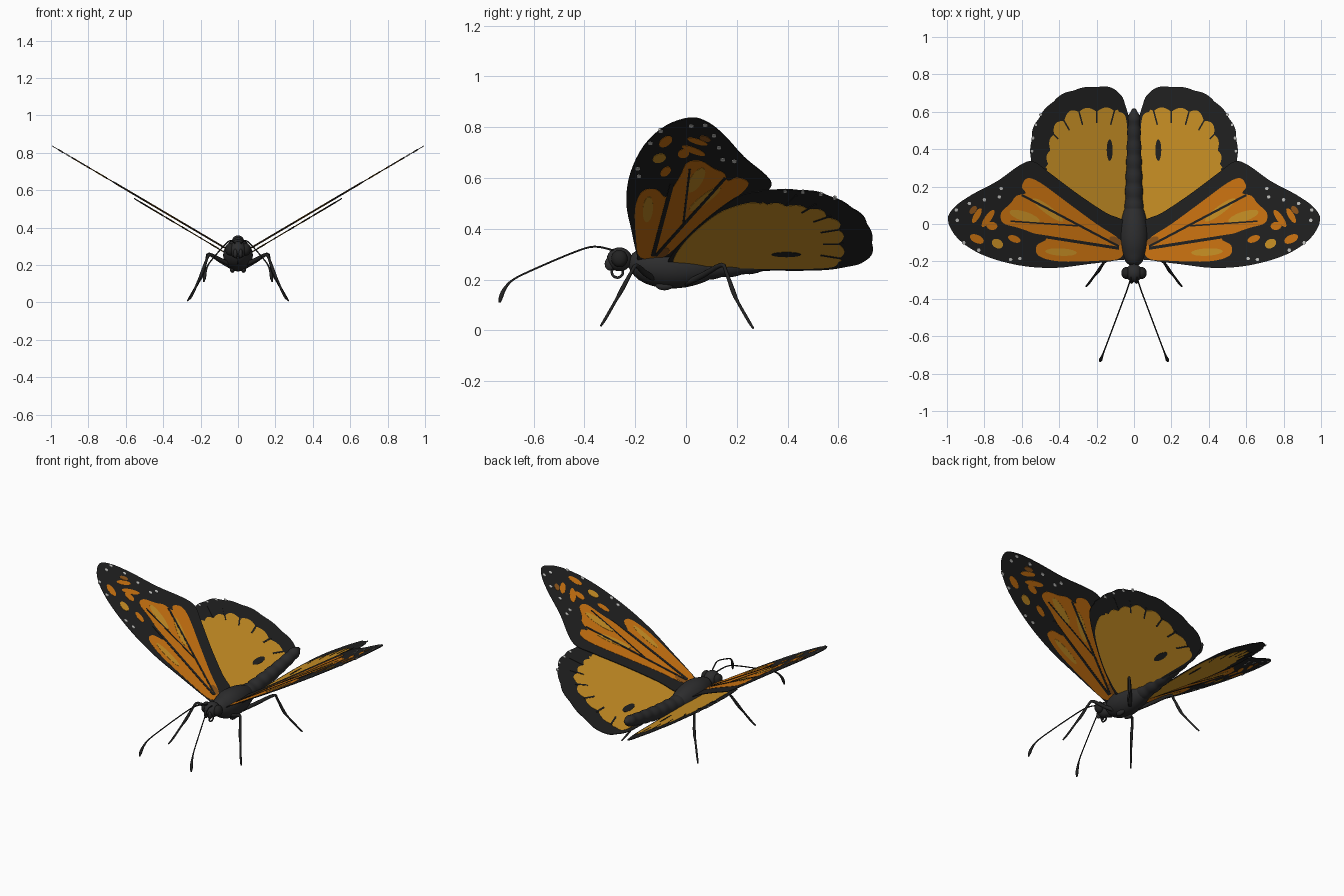
import bpy, bmesh, math
from mathutils import Vector

if "Cube" in bpy.data.objects:
    bpy.data.objects.remove(bpy.data.objects["Cube"])


def material(name, col):
    m = bpy.data.materials.new(name)
    m.diffuse_color = (*col, 1)
    m.use_nodes = True
    m.node_tree.nodes["Principled BSDF"].inputs["Base Color"].default_value = m.diffuse_color
    return m


BLACK = material("wing_black", (0.016, 0.016, 0.016))
BODY = material("body_charcoal", (0.026, 0.026, 0.027))
ORANGE = material("deep_orange", (0.66, 0.19, 0.006))
AMBER = material("amber", (0.64, 0.305, 0.02))
BROWN = material("brown_orange", (0.30, 0.10, 0.012))
WHITE = material("pale_dot", (0.60, 0.60, 0.58))


def finish(name, bm, mat, smooth):
    bmesh.ops.recalc_face_normals(bm, faces=bm.faces[:])
    me = bpy.data.meshes.new(name)
    bm.to_mesh(me)
    bm.free()
    me.materials.append(mat)
    for p in me.polygons:
        p.use_smooth = smooth
    ob = bpy.data.objects.new(name, me)
    bpy.context.collection.objects.link(ob)
    return ob


def spline(pts, n=4, closed=False):
    """Smooth curve through points of any dimension."""
    pts = [Vector(p) for p in pts]
    k, out = len(pts), []
    at = (lambda i: pts[i % k]) if closed else (lambda i: pts[max(0, min(k - 1, i))])
    for i in range(k if closed else k - 1):
        a, b, c, d = at(i - 1), at(i), at(i + 1), at(i + 2)
        for j in range(n):
            t = j / n
            out.append(0.5 * (2 * b + (c - a) * t + (2 * a - 5 * b + 4 * c - d) * t * t
                              + (3 * b - a - 3 * c + d) * t ** 3))
    return out if closed else out + [pts[-1]]


def oval(x, y, a, b, deg=0, n=16):
    r = math.radians(deg)
    return [(x + a * math.cos(t) * math.cos(r) - b * math.sin(t) * math.sin(r),
             y + a * math.cos(t) * math.sin(r) + b * math.sin(t) * math.cos(r))
            for t in (2 * math.pi * i / n for i in range(n))]


def streak(x0, y0, x1, y1, w):
    d = Vector((y0 - y1, x1 - x0)).normalized() * w
    return [(x0 + d.x, y0 + d.y), (x0 - d.x, y0 - d.y), (x1 - d.x, y1 - d.y), (x1 + d.x, y1 + d.y)]


def scallop(pts, amp, lobes):
    """Ripple the outer margin of the hindwing."""
    out = []
    for x, y in pts:
        dx, dy = x - 0.2, y - 0.25
        f = 1 + amp * abs(math.sin(lobes * math.atan2(dy, dx))) if y > 0.3 and x > 0.08 else 1
        out.append((0.2 + dx * f, 0.25 + dy * f))
    return out


def plates(name, polys, plane, half, mat):
    """Thin mirrored slabs lying in a raised wing plane z = base + slope * x."""
    base, slope = plane
    bm = bmesh.new()
    for s in (1, -1):
        for poly in polys:
            up, lo = [[bm.verts.new((s * p[0], p[1], base + slope * p[0] + h)) for p in poly]
                      for h in (half, -half)]
            bm.faces.new(up)
            bm.faces.new(lo[::-1])
            for i in range(len(poly)):
                j = (i + 1) % len(poly)
                bm.faces.new((up[j], up[i], lo[i], lo[j]))
    bmesh.ops.recalc_face_normals(bm, faces=bm.faces[:])
    bmesh.ops.triangulate(bm, faces=[f for f in bm.faces if len(f.verts) > 4])
    return finish(name, bm, mat, False)


def tube(name, path, mat, sides=8, mirror=False):
    """Loft of elliptical rings; path rows are x, y, z, half width, half height."""
    bm = bmesh.new()
    for s in ((1, -1) if mirror else (1,)):
        rings = []
        for i, p in enumerate(path):
            d = (path[min(i + 1, len(path) - 1)] - path[max(i - 1, 0)])
            d = Vector(d[:3]).normalized()
            u = d.cross(Vector((0, 0, 1))).normalized()
            v = u.cross(d)
            c = Vector(p[:3])
            ring = []
            for k in range(sides):
                t = 2 * math.pi * k / sides
                q = c + u * p[3] * math.cos(t) + v * p[4] * math.sin(t)
                ring.append(bm.verts.new((s * q.x, q.y, q.z)))
            rings.append(ring)
        for a, b in zip(rings, rings[1:]):
            for k in range(sides):
                m = (k + 1) % sides
                bm.faces.new((a[k], a[m], b[m], b[k]))
        bm.faces.new(rings[0])
        bm.faces.new(rings[-1])
    return finish(name, bm, mat, True)


def ball(name, loc, scale, mat):
    bm = bmesh.new()
    bmesh.ops.create_uvsphere(bm, u_segments=20, v_segments=12, radius=1)
    ob = finish(name, bm, mat, True)
    ob.location, ob.scale = loc, scale


# Forewings
FORE = (0.25, 0.59)
fore = [(.03, -.17), (.1, -.195), (.25, -.215), (.43, -.235), (.62, -.22), (.81, -.165), (.94, -.08),
        (.995, .02), (.96, .09), (.87, .155), (.73, .23), (.61, .315), (.54, .335), (.46, .28),
        (.3, .16), (.15, .06), (.04, 0)]
plates("forewings", [spline(fore, 4, True)], FORE, .002, BLACK)
cell = [(.07, -.18), (.07, -.09), (.2, .0), (.35, .11), (.5, .22), (.57, .245), (.6, .2), (.58, .165),
        (.63, .15), (.66, .11), (.71, .06), (.7, .005), (.62, -.02), (.55, -.045), (.47, -.08),
        (.52, -.115), (.51, -.17), (.4, -.2), (.2, -.197)]
spots = [oval(.78, .03, .055, .018, -55), oval(.84, .045, .045, .016, -60), oval(.64, -.08, .035, .018, 20),
         oval(.84, -.08, .04, .022, 25), oval(.76, -.01, .03, .022, 10)]
plates("forewing_orange_cells", [spline(cell, 4, True)] + spots, FORE, .0032, ORANGE)
plates("forewing_amber_patches", [oval(.39, -.15, .085, .02, 3), oval(.585, .04, .085, .026, 18),
                                  oval(.46, .075, .10, .022, 37), oval(.73, -.105, .032, .024, 30)],
       FORE, .0044, AMBER)
plates("forewing_brown_marks", [oval(.86, .075, .025, .015, -50), oval(.10, -.09, .035, .02, 30)],
       FORE, .004, BROWN)
plates("forewing_veins", [streak(.08, -.12, .6, .155, .006), streak(.08, -.13, .56, -.055, .008),
                          streak(.3, -.01, .66, .015, .004)], FORE, .0056, BLACK)
dots = [(.71, .19), (.80, .13), (.95, .075), (.945, .02), (.91, -.1), (.83, -.14), (.66, -.19), (.61, -.185),
        (.72, .145), (.88, .11)]
plates("forewing_pale_dots", [oval(x, y, .01, .01, 0, 6) for x, y in dots], FORE, .005, WHITE)

# Hindwings
HIND = (0.225, 0.595)
hind = [(.025, .55), (.045, .63), (.07, .69), (.13, .725), (.22, .73), (.33, .71), (.41, .67), (.485, .595),
        (.535, .51), (.55, .40), (.545, .3), (.52, .22), (.45, .15), (.33, .06), (.2, -.02), (.08, -.07),
        (.03, -.04), (.025, .2), (.02, .42)]
plates("hindwings", [scallop(spline(hind, 8, True), .014, 12)], HIND, .002, BLACK)
patch = [(.035, .1), (.035, .35), (.04, .55), (.08, .6), (.2, .6), (.31, .595), (.375, .55), (.42, .5),
         (.445, .4), (.46, .31), (.47, .25), (.42, .15), (.33, .07), (.2, -.01), (.08, -.05), (.045, 0)]
plates("hindwing_amber", [scallop(spline(patch, 8, True), .06, 12)], HIND, .0034, AMBER)
notches = [streak(.2 + .37 * math.cos(t), .25 + .37 * math.sin(t), .2 + .29 * math.cos(t),
                  .25 + .29 * math.sin(t), .004)
           for t in (math.radians(a) for a in (30, 45, 60, 75, 90, 105))]
plates("hindwing_dark_marks", [oval(.13, .395, .016, .058)] + notches, HIND, .0048, BLACK)
plates("hindwing_pale_dots", [oval(x, y, .008, .008, 0, 6) for x, y in
                              ((.525, .53), (.54, .46), (.545, .39), (.5, .585))], HIND, .004, WHITE)

# Thorax
thorax = [(0, -.22, .278, .02, .025), (0, -.2, .272, .045, .047), (0, -.15, .258, .068, .073),
          (0, -.08, .252, .08, .086), (0, 0, .25, .074, .08), (0, .07, .25, .056, .06), (0, .12, .25, .03, .035)]
tube("thorax", spline(thorax, 3), BODY, 20)

# Abdomen, pinched between its segments
abdomen = []
for i in range(37):
    t = i / 36
    r = (.052 - .02 * t) * (1 - .1 * abs(math.cos(t * math.pi * 7)) ** 4)
    r *= min(1, .35 + (1 - t) * 9)
    abdomen.append(Vector((0, .06 + .555 * t, .25 + .035 * t + .05 * t * t, r, r * 1.03)))
tube("abdomen", abdomen, BODY, 20)

# Head, eyes, mouthparts
ball("head", (0, -.262, .28), (.045, .05, .047), BODY)
for s in (1, -1):
    ball("eye", (s * .042, -.262, .283), (.026, .032, .034), BLACK)
    ball("palp", (s * .014, -.3, .262), (.011, .02, .026), BODY)
    ball("folded_foreleg", (s * .03, -.085, .178), (.014, .035, .02), BODY)
bpy.ops.mesh.primitive_torus_add(major_segments=20, minor_segments=6, major_radius=.022, minor_radius=.005,
                                 location=(0, -.27, .23), rotation=(0, math.pi / 2, 0))
curl = bpy.context.object
curl.name = "coiled_tongue"
curl.data.materials.append(BODY)
bpy.ops.object.shade_smooth()

# Antennae with clubbed tips
antenna = [(.015, -.285, .315, .004), (.04, -.36, .33, .0038), (.07, -.44, .308, .0036), (.13, -.6, .24, .0036),
           (.16, -.68, .2, .004), (.173, -.713, .165, .007), (.179, -.727, .135, .009), (.183, -.733, .11, .004)]
tube("antennae", spline([p + (p[3],) for p in antenna], 4), BLACK, 8, True)

# Legs: thigh, shin and foot in one tapered path
front_leg = [(.03, -.12, .2, .012), (.09, -.16, .225, .012), (.148, -.195, .255, .009), (.165, -.212, .235, .007),
             (.19, -.25, .165, .009), (.21, -.275, .12, .006), (.24, -.315, .05, .006), (.257, -.335, .018, .004)]
hind_leg = [(.03, .0, .185, .012), (.09, .07, .22, .012), (.155, .14, .258, .009), (.168, .158, .23, .007),
            (.19, .187, .15, .009), (.21, .205, .11, .006), (.25, .245, .04, .006), (.27, .265, .008, .004)]
for name, path in (("front_legs", front_leg), ("hind_legs", hind_leg)):
    tube(name, spline([p + (p[3],) for p in path], 3), BLACK, 8, True)
